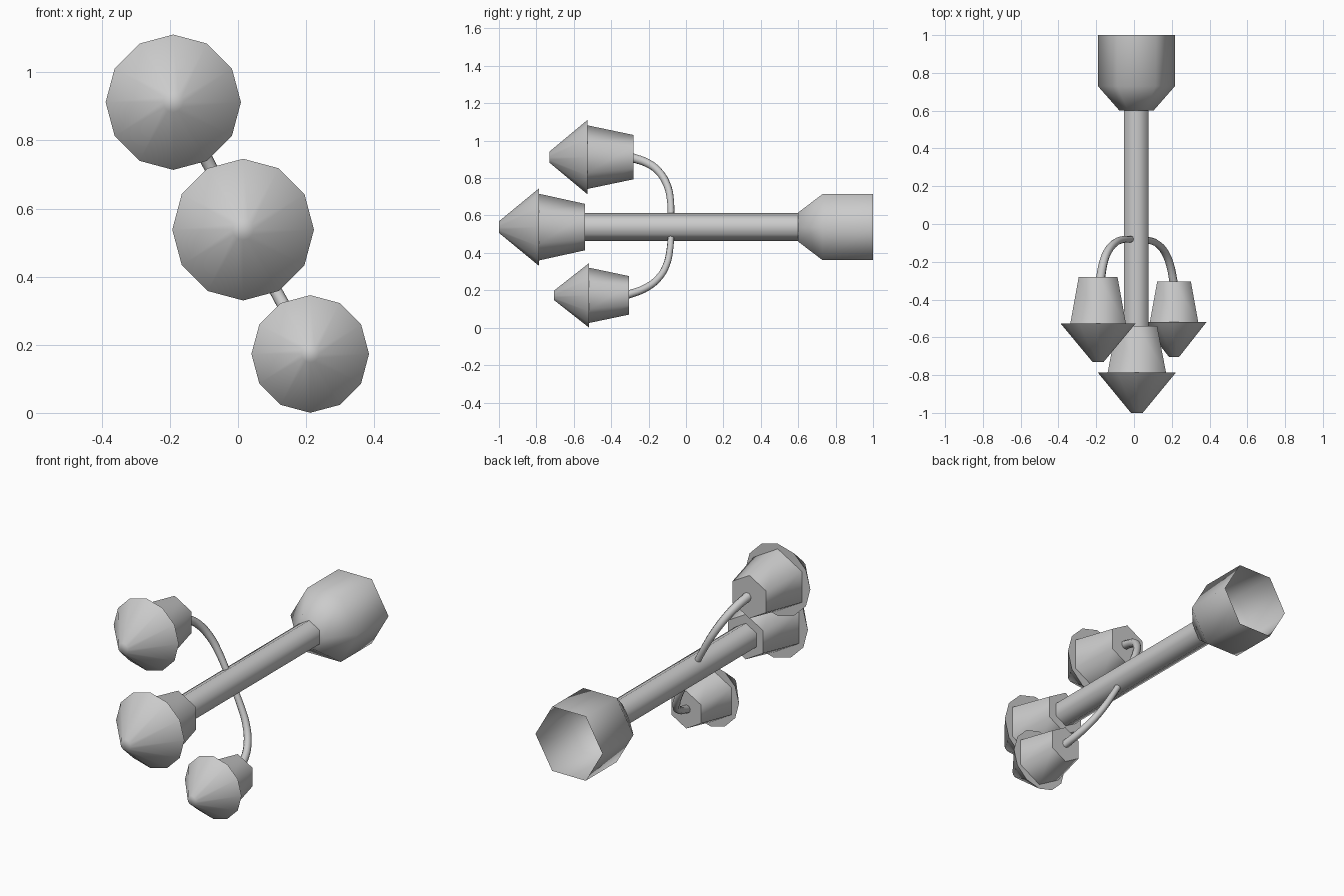
import bpy, bmesh
from math import cos, sin, pi, radians

if "Cube" in bpy.data.objects:
    bpy.data.objects.remove(bpy.data.objects["Cube"])


def turned(name, cx, cz, profile, sides, phase=0.0, cap_start=True, cap_end=True):
    """Turn a (y, radius) profile around an axis parallel to y."""
    bm = bmesh.new()
    rings = []
    for y, r in profile:
        rings.append([bm.verts.new((cx + r * cos(phase + 2 * pi * i / sides), y,
                                    cz + r * sin(phase + 2 * pi * i / sides)))
                      for i in range(sides)])
    for a, b in zip(rings, rings[1:]):
        for i in range(sides):
            j = (i + 1) % sides
            bm.faces.new((a[i], a[j], b[j], b[i]))
    if cap_start:
        bm.faces.new(rings[0][::-1])
    if cap_end:
        bm.faces.new(rings[-1])
    # ring order above faces inward for +y sweeps when flipped, so make it consistent
    bmesh.ops.recalc_face_normals(bm, faces=bm.faces)
    me = bpy.data.meshes.new(name)
    bm.to_mesh(me)
    bm.free()
    ob = bpy.data.objects.new(name, me)
    bpy.context.collection.objects.link(ob)
    select(ob)
    bpy.ops.object.shade_smooth_by_angle(angle=radians(65))
    return ob


def select(ob):
    bpy.ops.object.select_all(action='DESELECT')
    ob.select_set(True)
    bpy.context.view_layer.objects.active = ob


def bulb(name, cx, cz, tip, rim, back, s):
    """Twelve-sided pointed cap on a six-sided tapered cup."""
    turned(name + "_cap", cx, cz, [(tip, 0.031 * s), (rim, 0.208 * s)], 12)
    turned(name + "_cup", cx, cz, [(rim, 0.178 * s), (back, 0.124 * s)], 6, pi / 2)


def arm(name, end_x, end_z, path, r0, r1):
    """Curved tube; path holds (y, z), x follows the tilted plane of the arm."""
    cu = bpy.data.curves.new(name, 'CURVE')
    cu.dimensions = '3D'
    cu.bevel_depth = 1.0
    cu.bevel_resolution = 2
    cu.resolution_u = 4
    cu.use_fill_caps = True
    sp = cu.splines.new('BEZIER')
    sp.bezier_points.add(len(path) - 1)
    for i, (p, (y, z)) in enumerate(zip(sp.bezier_points, path)):
        x = CX + (end_x - CX) * (z - CZ) / (end_z - CZ)
        p.co = (x, y, z)
        p.handle_left_type = p.handle_right_type = 'AUTO'
        p.radius = r0 + (r1 - r0) * i / (len(path) - 1)
    ob = bpy.data.objects.new(name, cu)
    bpy.context.collection.objects.link(ob)
    select(ob)
    bpy.ops.object.convert(target='MESH')
    bpy.ops.object.shade_smooth_by_angle(angle=radians(65))


CX, CZ = 0.013, 0.538

# Main hexagonal stem and open socket at the back
turned("stem", CX, CZ, [(-0.56, 0.075), (0.61, 0.075)], 6, pi / 2)
turned("socket", CX, CZ, [(0.6, 0.09), (0.73, 0.204), (1.0, 0.204)], 6, 0, True, False)

# Three bulbs
bulb("centre_bulb", CX + 0.002, CZ, -1.0, -0.785, -0.54, 1.0)
bulb("upper_bulb", -0.19, 0.912, -0.73, -0.527, -0.28, 0.955)
bulb("lower_bulb", 0.212, 0.173, -0.705, -0.518, -0.305, 0.83)

# Curved side arms
arm("upper_arm", -0.175, 0.905,
    [(-0.08, 0.58), (-0.083, 0.68), (-0.1, 0.76), (-0.15, 0.84), (-0.21, 0.882), (-0.29, 0.91)],
    0.017, 0.025)
arm("lower_arm", 0.212, 0.173,
    [(-0.08, 0.50), (-0.086, 0.42), (-0.105, 0.335), (-0.15, 0.262), (-0.22, 0.21), (-0.315, 0.175)],
    0.017, 0.022)
